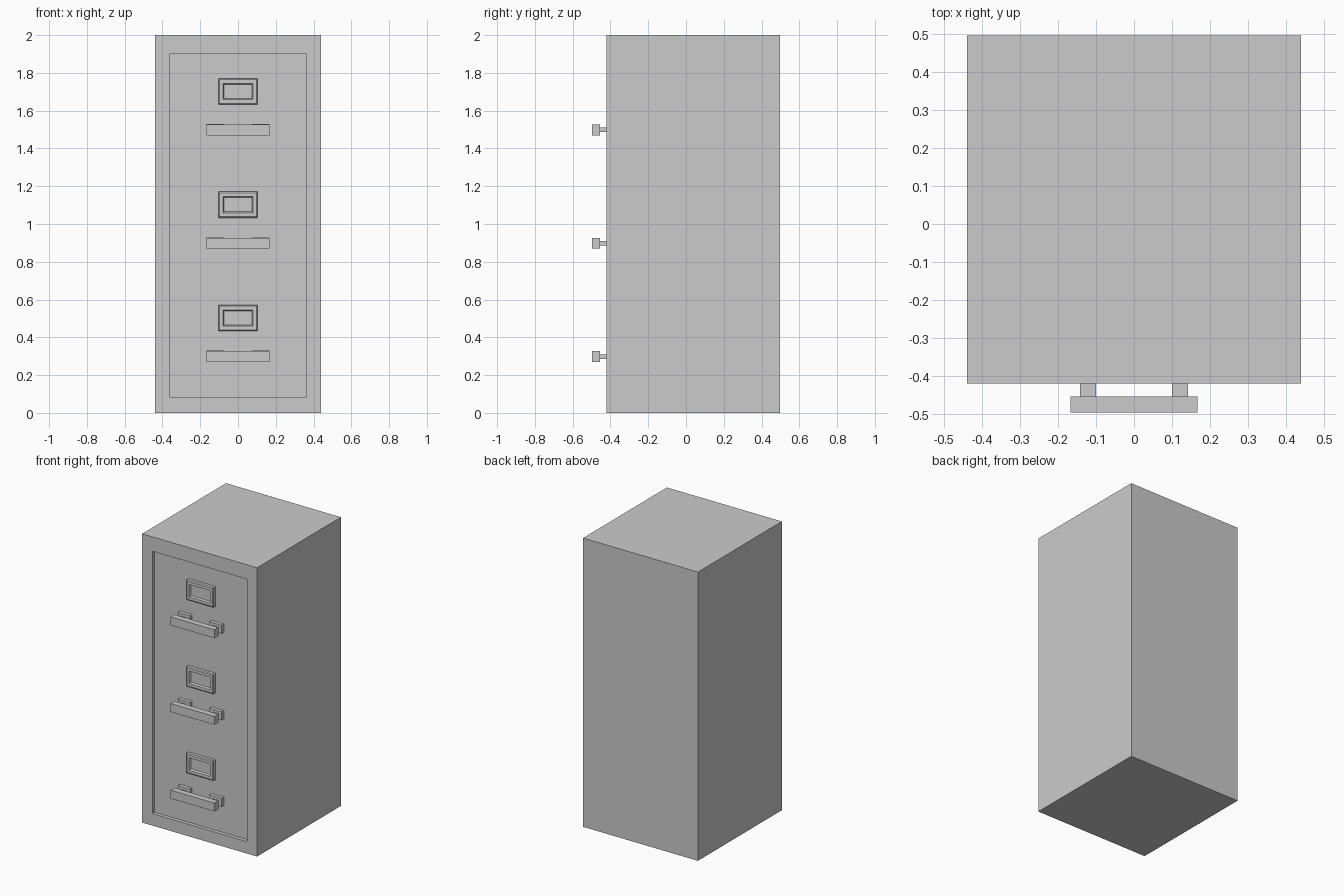
import bpy, bmesh

if "Cube" in bpy.data.objects:
    bpy.data.objects.remove(bpy.data.objects["Cube"])


def ring_solid(name, rings):
    """Closed solid through rectangular rings (half_x, z_low, z_high, y)."""
    bm = bmesh.new()
    loops = [[bm.verts.new(p) for p in ((-x, y, lo), (x, y, lo), (x, y, hi), (-x, y, hi))]
             for x, lo, hi, y in rings]
    for a, b in zip(loops, loops[1:]):
        for i in range(4):
            j = (i + 1) % 4
            bm.faces.new((a[i], a[j], b[j], b[i]))
    bm.faces.new(loops[0])
    bm.faces.new(loops[-1])
    bmesh.ops.recalc_face_normals(bm, faces=bm.faces)
    mesh = bpy.data.meshes.new(name)
    bm.to_mesh(mesh)
    bm.free()
    obj = bpy.data.objects.new(name, mesh)
    bpy.context.collection.objects.link(obj)
    return obj


def box(name, x0, x1, y0, y1, z0, z1):
    obj = ring_solid(name, [((x1 - x0) / 2, z0, z1, y1), ((x1 - x0) / 2, z0, z1, y0)])
    obj.location.x = (x0 + x1) / 2
    return obj


FRONT, PANEL = -0.42, -0.395

# Cabinet with a shallow recessed front panel
ring_solid("cabinet_body", [
    (0.44, 0, 2, 0.4975), (0.44, 0, 2, FRONT),
    (0.3625, 0.083, 1.9, FRONT), (0.3625, 0.083, 1.9, PANEL)])

for n, z in enumerate((0.3, 0.9, 1.5), 1):
    # Label holder: chamfered rim around a sunken card
    c = z + 0.202
    ring_solid(f"label_holder_{n}", [
        (0.104, c - 0.069, c + 0.069, PANEL + 0.002), (0.104, c - 0.069, c + 0.069, FRONT + 0.005),
        (0.098, c - 0.063, c + 0.063, FRONT),
        (0.080, c - 0.043, c + 0.043, FRONT), (0.074, c - 0.037, c + 0.037, FRONT + 0.012)])
    # Handle bar
    box(f"handle_bar_{n}", -0.1675, 0.1675, -0.4975, -0.455, z - 0.031, z + 0.027)
    # Mounting plates and posts on both sides
    for side, s in (("left", -1), ("right", 1)):
        px, qx = sorted((s * 0.074, s * 0.1675)), sorted((s * 0.1, s * 0.143))
        box(f"handle_plate_{side}_{n}", *px, FRONT, PANEL + 0.002, z - 0.029, z + 0.029)
        box(f"handle_post_{side}_{n}", *qx, -0.457, FRONT + 0.002, z - 0.014, z + 0.010)
